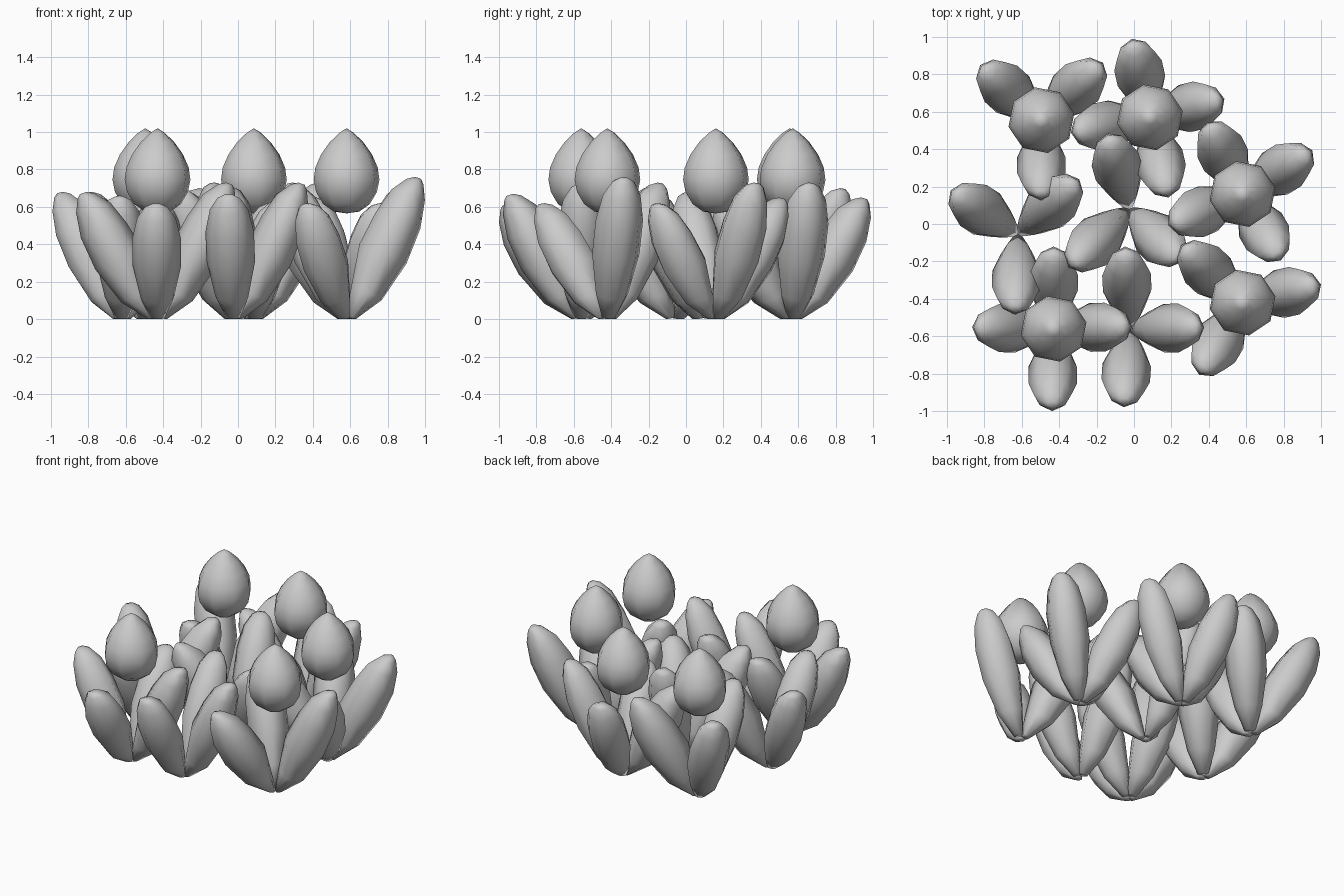
import bpy, bmesh, math
from mathutils import Vector

if "Cube" in bpy.data.objects:
    bpy.data.objects.remove(bpy.data.objects["Cube"])

# leaf profile in (radius, height): inner edge, outer edge, half width
RINGS = [((0.0, 0.01), (0.05, 0.0), 0.035),
         ((0.025, 0.17), (0.19, 0.10), 0.088),
         ((0.07, 0.40), (0.325, 0.295), 0.13),
         ((0.16, 0.57), (0.40, 0.48), 0.13),
         ((0.245, 0.69), (0.425, 0.63), 0.103),
         ((0.325, 0.745), (0.417, 0.715), 0.06),
         ((0.37, 0.755), (0.405, 0.742), 0.025)]
# rounded diamond cross-section: (across, inner-to-outer)
SECTION = [(0, -1), (0.64, -0.64), (1, 0), (0.66, 0.66), (0, 1), (-0.66, 0.66), (-1, 0), (-0.64, -0.64)]
# teardrop bud profile: (radius, height)
BUD = [(0.07, 0.575), (0.127, 0.615), (0.166, 0.68), (0.179, 0.745), (0.17, 0.81),
       (0.139, 0.88), (0.092, 0.945), (0.04, 0.995)]


def finish(bm, name):
    bmesh.ops.recalc_face_normals(bm, faces=bm.faces[:])
    me = bpy.data.meshes.new(name)
    bm.to_mesh(me)
    bm.free()
    ob = bpy.data.objects.new(name, me)
    bpy.context.collection.objects.link(ob)
    me.shade_smooth()
    return ob


def skin(bm, rings):
    n = len(rings[0])
    for a, b in zip(rings, rings[1:]):
        for i in range(n):
            j = (i + 1) % n
            bm.faces.new((a[i], a[j], b[j], b[i]))


def add_leaf(bm, x, y, angle, reach, height):
    a = math.radians(angle)
    out, side = Vector((math.cos(a), math.sin(a), 0)), Vector((-math.sin(a), math.cos(a), 0))
    rings = []
    for (ri, zi), (ro, zo), w in RINGS:
        ring = []
        for u, v in SECTION:
            r = ((ri + ro) + v * (ro - ri)) / 2 * reach / 0.425
            z = ((zi + zo) + v * (zo - zi)) / 2 * height / 0.755
            ring.append(bm.verts.new(Vector((x, y, max(z, 0))) + out * r + side * u * w))
        rings.append(ring)
    skin(bm, rings)
    bm.faces.new(rings[0])
    bm.faces.new(rings[-1])


def add_bud(name, x, y):
    bm = bmesh.new()
    n = 8
    rings = [[bm.verts.new((x + r * math.cos(2 * math.pi * (i + 0.25) / n),
                            y + r * math.sin(2 * math.pi * (i + 0.25) / n), z))
              for i in range(n)] for r, z in BUD]
    skin(bm, rings)
    for ring, z in ((rings[0], 0.565), (rings[-1], 1.02)):
        tip = bm.verts.new((x, y, z))
        for i in range(n):
            bm.faces.new((ring[i], ring[(i + 1) % n], tip))
    finish(bm, name)


# plants: x, y, has bud, leaves (direction, reach, height)
PLANTS = [
    (-0.495, 0.555, True, [(43, 0.45, 0.70), (138, 0.44, 0.68), (270, 0.43, 0.66)]),
    (0.085, 0.57, True, [(14, 0.41, 0.73), (103, 0.43, 0.65), (191, 0.43, 0.68), (-77, 0.44, 0.62)]),
    (0.58, 0.16, True, [(32, 0.44, 0.73), (116, 0.43, 0.65), (203, 0.43, 0.68), (-60, 0.41, 0.62)]),
    (0.58, -0.42, True, [(13, 0.43, 0.76), (137, 0.45, 0.73), (239, 0.45, 0.62)]),
    (-0.43, -0.56, True, [(2, 0.42, 0.73), (90, 0.44, 0.65), (179, 0.435, 0.68), (269, 0.44, 0.62)]),
    (-0.025, -0.56, False, [(1, 0.40, 0.73), (93, 0.44, 0.71), (266, 0.42, 0.67)]),
    (-0.025, 0.08, False, [(106, 0.42, 0.73), (224, 0.45, 0.70), (-45, 0.40, 0.64)]),
    (-0.62, -0.055, False, [(42, 0.44, 0.72), (147, 0.43, 0.68), (268, 0.43, 0.66)]),
]
for k, (x, y, bud, leaves) in enumerate(PLANTS, 1):
    bm = bmesh.new()
    for leaf in leaves:
        add_leaf(bm, x, y, *leaf)
    finish(bm, f"plant_{k}_leaves")
    if bud:
        add_bud(f"plant_{k}_bud", x, y)
